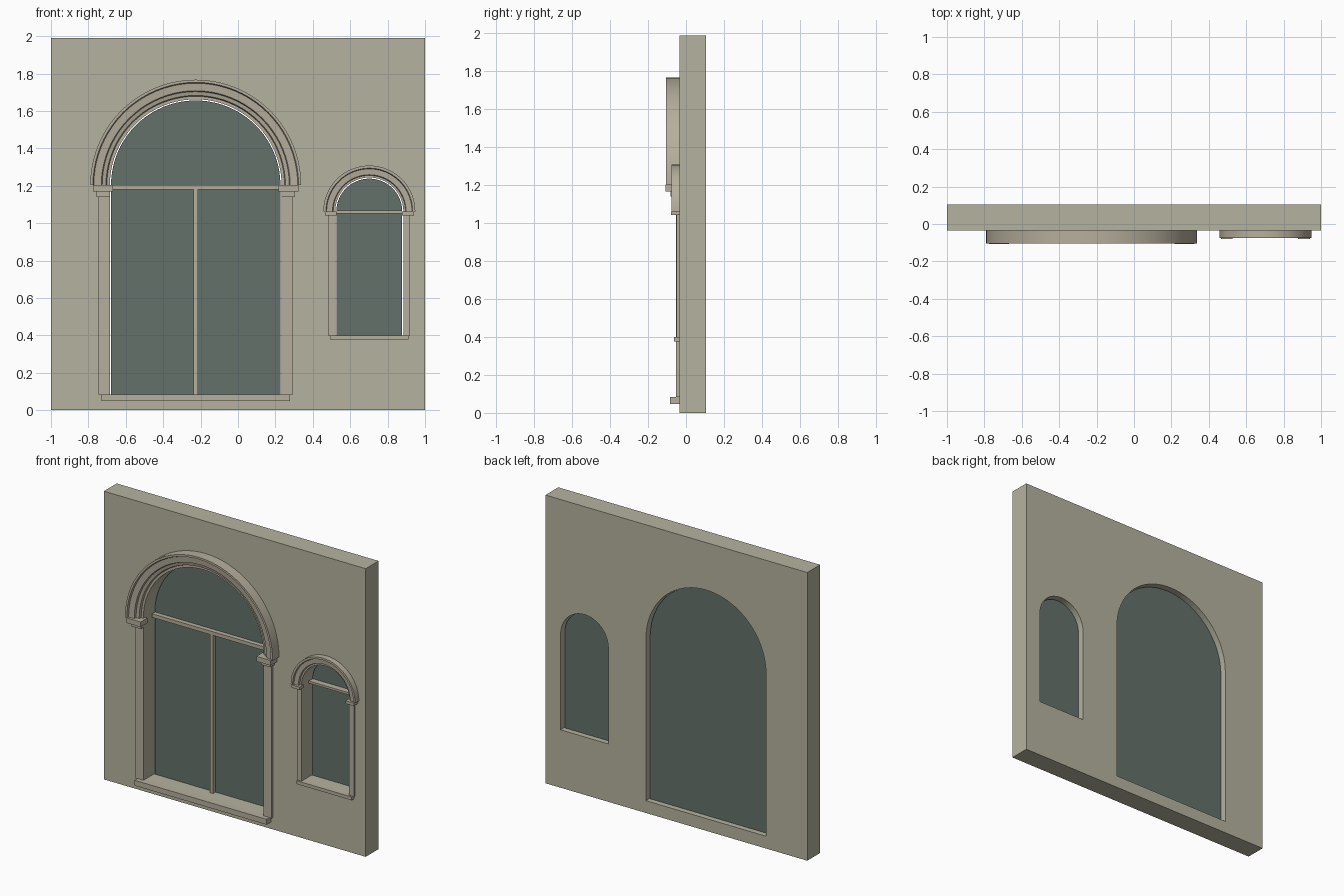
import bpy, bmesh
from math import pi, sin, cos
from mathutils import Matrix, Vector

default = bpy.data.objects.get("Cube")
if default:
    bpy.data.objects.remove(default, do_unlink=True)


def material(name, rgb):
    m = bpy.data.materials.new(name)
    m.use_nodes = True
    m.diffuse_color = (*rgb, 1)
    m.node_tree.nodes["Principled BSDF"].inputs["Base Color"].default_value = (*rgb, 1)
    return m


WALL = material("wall_plaster", (0.46, 0.45, 0.35))
TRIM = material("stone_trim", (0.47, 0.43, 0.34))
GLASS = material("window_glass", (0.13, 0.165, 0.145))

WALL_FRONT, WALL_BACK = -0.035, 0.105
GLASS_Y = 0.062
STEPS = 40


def add_mesh(name, mesh, mat):
    mesh.materials.clear()
    mesh.materials.append(mat)
    ob = bpy.data.objects.new(name, mesh)
    bpy.context.collection.objects.link(ob)
    return ob


def box(name, x, y, z, mat):
    """Box given by its (low, high) range on each axis."""
    bm = bmesh.new()
    size = [r[1] - r[0] for r in (x, y, z)]
    mid = Vector([(r[0] + r[1]) / 2 for r in (x, y, z)])
    bmesh.ops.create_cube(bm, size=1, matrix=Matrix.Translation(mid) @ Matrix.Diagonal((*size, 1)))
    mesh = bpy.data.meshes.new(name)
    bm.to_mesh(mesh)
    bm.free()
    return add_mesh(name, mesh, mat)


def slab(name, outlines, y, mat):
    """Upright plate from x-z outlines; inner outlines become holes."""
    cu = bpy.data.curves.new(name, "CURVE")
    cu.dimensions = "2D"
    cu.fill_mode = "BOTH"
    cu.extrude = (y[1] - y[0]) / 2
    for pts in outlines:
        sp = cu.splines.new("POLY")
        sp.points.add(len(pts) - 1)
        for p, (px, pz) in zip(sp.points, pts):
            p.co = (px, pz, 0, 1)
        sp.use_cyclic_u = True
        sp.use_smooth = False
    tmp = bpy.data.objects.new(name + "_outline", cu)
    bpy.context.collection.objects.link(tmp)
    deps = bpy.context.evaluated_depsgraph_get()
    mesh = bpy.data.meshes.new_from_object(tmp.evaluated_get(deps))
    bpy.data.objects.remove(tmp, do_unlink=True)
    mesh.name = name
    mesh.transform(Matrix.Translation((0, sum(y) / 2, 0)) @ Matrix.Rotation(pi / 2, 4, "X"))
    bm = bmesh.new()
    bm.from_mesh(mesh)
    bmesh.ops.remove_doubles(bm, verts=bm.verts, dist=1e-5)
    bmesh.ops.recalc_face_normals(bm, faces=bm.faces)
    bm.to_mesh(mesh)
    bm.free()
    return add_mesh(name, mesh, mat)


def arch_outline(cx, half, bottom, spring):
    arc = [(cx + half * cos(pi * i / STEPS), spring + half * sin(pi * i / STEPS))
           for i in range(STEPS + 1)]
    return [(cx + half, bottom)] + arc + [(cx - half, bottom)]


def arch_moulding(name, cx, spring, profile, mat):
    """Sweep a closed (radius, y) profile over a half circle."""
    bm = bmesh.new()
    rings = []
    for i in range(STEPS + 1):
        a = pi * i / STEPS
        rings.append([bm.verts.new((cx + r * cos(a), y, spring + r * sin(a))) for r, y in profile])
    n = len(profile)
    for a, b in zip(rings, rings[1:]):
        for j in range(n):
            bm.faces.new((a[j], a[(j + 1) % n], b[(j + 1) % n], b[j]))
    bm.faces.new(rings[0])
    bm.faces.new(rings[-1])
    bmesh.ops.recalc_face_normals(bm, faces=bm.faces)
    mesh = bpy.data.meshes.new(name)
    bm.to_mesh(mesh)
    bm.free()
    ob = add_mesh(name, mesh, mat)
    bpy.ops.object.select_all(action="DESELECT")
    ob.select_set(True)
    bpy.context.view_layer.objects.active = ob
    bpy.ops.object.shade_smooth_by_angle()
    return ob


def mirrored(name, cx, near, far, y, z):
    """A pair of trim blocks either side of a window's centre line."""
    for side, s in (("left", 1), ("right", -1)):
        box(f"{name}_{side}", sorted((cx + s * near, cx + s * far)), y, z, TRIM)


# Wall with two arched openings
BIG = dict(cx=-0.226, half=0.459, bottom=0.085, spring=1.203)
SMALL = dict(cx=0.702, half=0.182, bottom=0.4, spring=1.062)
rect = [(-1, 0), (1, 0), (1, 1.99), (-1, 1.99)]
slab("wall", [rect, arch_outline(**BIG), arch_outline(**SMALL)], (WALL_FRONT, WALL_BACK), WALL)

# Glass panes, slightly smaller than the openings
for name, w in (("large", BIG), ("small", SMALL)):
    pane = dict(w, half=w["half"] - 0.006)
    slab(name + "_glass", [arch_outline(**pane)], (GLASS_Y, GLASS_Y + 0.005), GLASS)

# Large window: stepped hood, imposts, jambs, sill and bars
c, s = BIG["cx"], BIG["spring"]
F = WALL_FRONT
arch_moulding("large_arch", c, s, [(0.459, F), (0.459, -0.055), (0.475, -0.055), (0.48, -0.07),
              (0.50, -0.075), (0.505, -0.088), (0.545, -0.092), (0.55, -0.105),
              (0.564, -0.105), (0.564, F)], TRIM)
mirrored("large_impost", c, 0.442, 0.55, (-0.108, F), (1.168, s))
mirrored("large_impost_neck", c, 0.459, 0.53, (-0.082, F), (1.14, 1.168))
mirrored("large_jamb", c, 0.459, 0.519, (-0.053, F), (0.083, 1.15))
box("large_sill", (c - 0.504, c + 0.504), (-0.085, F), (0.048, 0.085), TRIM)
box("large_transom", (c - 0.453, c + 0.453), (0.03, GLASS_Y), (1.18, 1.205), TRIM)
box("large_mullion", (c - 0.011, c + 0.011), (0.035, GLASS_Y), (0.085, 1.18), TRIM)

# Small window: the same parts, simpler
c, s = SMALL["cx"], SMALL["spring"]
arch_moulding("small_arch", c, s, [(0.182, F), (0.182, -0.05), (0.193, -0.05), (0.197, -0.062),
              (0.228, -0.065), (0.232, -0.076), (0.246, -0.076), (0.246, F)], TRIM)
mirrored("small_impost", c, 0.175, 0.238, (-0.079, F), (1.042, s))
mirrored("small_jamb", c, 0.182, 0.218, (-0.05, F), (0.398, 1.045))
box("small_sill", (c - 0.21, c + 0.21), (-0.062, F), (0.377, 0.4), TRIM)
box("small_transom", (c - 0.176, c + 0.176), (0.02, GLASS_Y), (1.052, 1.067), TRIM)
